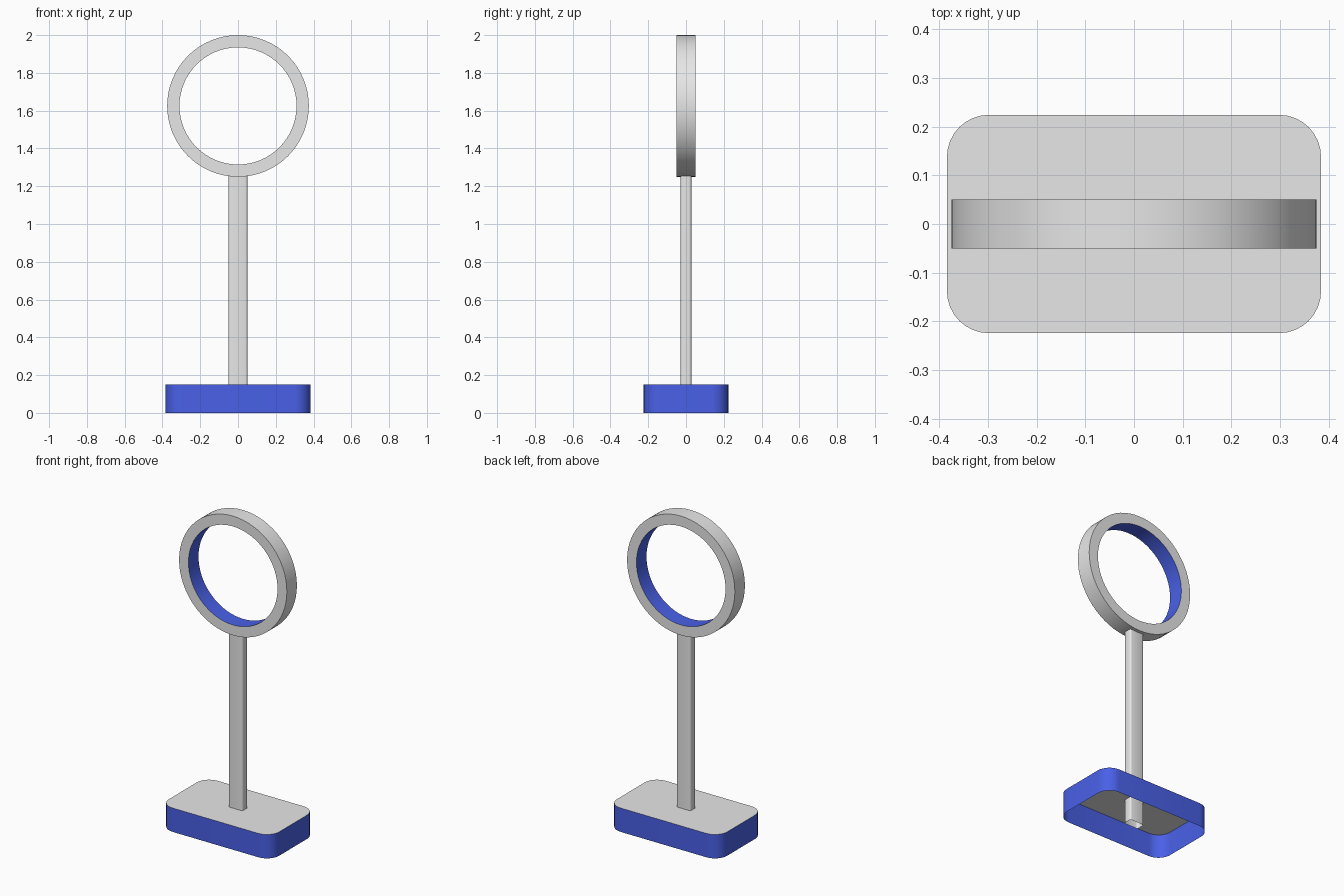
import bpy, math

if "Cube" in bpy.data.objects:
    bpy.data.objects.remove(bpy.data.objects["Cube"])


def material(name, rgb):
    m = bpy.data.materials.new(name)
    m.diffuse_color = (*rgb, 1)
    m.use_nodes = True
    m.node_tree.nodes["Principled BSDF"].inputs["Base Color"].default_value = m.diffuse_color
    return m


GREY = material("light_grey", (0.8, 0.8, 0.8))
BLUE = material("blue", (0.07, 0.125, 0.84))


def make(name, verts, faces, colours):
    me = bpy.data.meshes.new(name)
    me.from_pydata(verts, [], faces)
    me.materials.append(GREY)
    me.materials.append(BLUE)
    for p, c in zip(me.polygons, colours):
        p.material_index = c
    ob = bpy.data.objects.new(name, me)
    bpy.context.collection.objects.link(ob)
    bpy.ops.object.select_all(action='DESELECT')
    bpy.context.view_layer.objects.active = ob
    ob.select_set(True)
    bpy.ops.object.shade_smooth_by_angle(angle=math.radians(35))
    return ob


def rounded_rect(hx, hy, r, seg):
    pts = []
    corners = ((1, 1), (-1, 1), (-1, -1), (1, -1))
    for q, (sx, sy) in enumerate(corners):
        for i in range(seg + 1):
            a = math.pi / 2 * (q + i / seg)
            pts.append((sx * (hx - r) + r * math.cos(a),
                        sy * (hy - r) + r * math.sin(a)))
    return pts


def prism(name, outline, z0, z1, side_colour, top):
    # Walls with an open bottom and an optional grey top
    n = len(outline)
    verts = [(x, y, z) for z in (z0, z1) for x, y in outline]
    faces = [(i, (i + 1) % n, n + (i + 1) % n, n + i) for i in range(n)]
    colours = [side_colour] * n
    if top:
        faces.append(tuple(range(n, 2 * n)))
        colours.append(0)
    return make(name, verts, faces, colours)


# Hollow base: blue walls, grey top, open underneath
prism("base", rounded_rect(0.384, 0.224, 0.086, 8), 0, 0.15, 1, True)

# Post running from the floor through the base to the ring
prism("post", rounded_rect(0.05, 0.028, 0.011, 3), 0.0, 1.254, 0, True)

# Ring: grey outside and sides, blue inner face
N, CZ = 64, 1.625
section = ((0.375, -0.05), (0.375, 0.05), (0.31, 0.05), (0.31, -0.05))
verts, faces, colours = [], [], []
for i in range(N):
    a = 2 * math.pi * i / N
    verts += [(r * math.cos(a), y, CZ + r * math.sin(a)) for r, y in section]
    for k in range(4):
        j, k2 = (i + 1) % N, (k + 1) % 4
        faces.append((4 * i + k, 4 * i + k2, 4 * j + k2, 4 * j + k))
        colours.append(1 if k == 2 else 0)
make("ring", verts, faces, colours)
